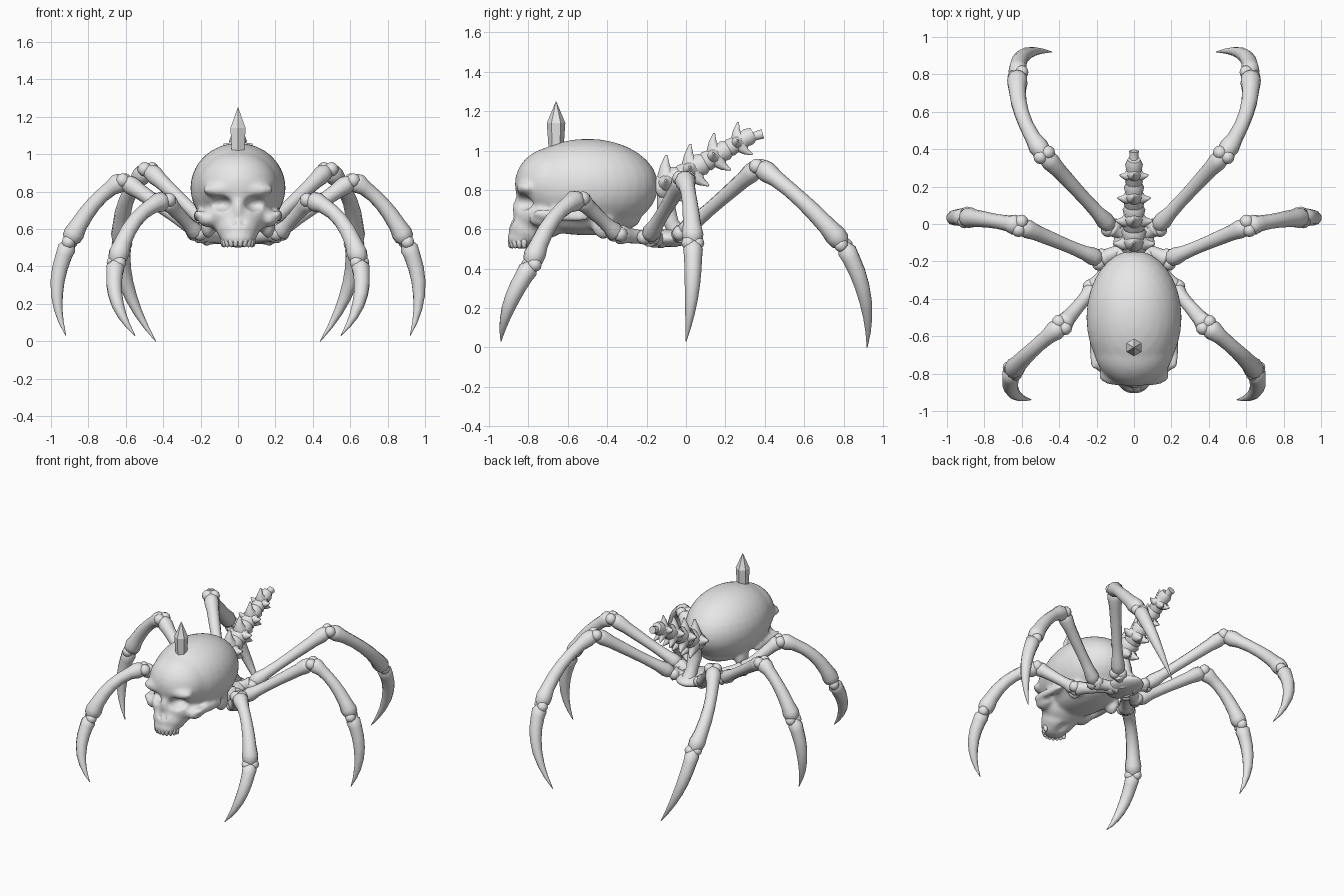
import bpy
import bmesh
import math
from mathutils import Matrix, Vector

cube = bpy.data.objects.get("Cube")
if cube:
    bpy.data.objects.remove(cube, do_unlink=True)

bone_grey = bpy.data.materials.new("bone_grey")
bone_grey.use_nodes = True
bone_grey.diffuse_color = (0.8, 0.8, 0.8, 1)
bone_grey.node_tree.nodes["Principled BSDF"].inputs["Base Color"].default_value = (0.8, 0.8, 0.8, 1)


def add_object(name, mesh, smooth=True):
    obj = bpy.data.objects.new(name, mesh)
    bpy.context.collection.objects.link(obj)
    mesh.materials.clear()
    mesh.materials.append(bone_grey)
    for face in mesh.polygons:
        face.use_smooth = smooth
    return obj


def ellipsoids(name, items, segments=20):
    """One object made of (centre, radii, pitch) ellipsoids."""
    bm = bmesh.new()
    for centre, radii, pitch in items:
        mat = (Matrix.Translation(centre) @ Matrix.Rotation(pitch, 4, 'X')
               @ Matrix.Diagonal((*radii, 1)))
        bmesh.ops.create_uvsphere(bm, u_segments=segments, v_segments=segments // 2,
                                  radius=1, matrix=mat)
    mesh = bpy.data.meshes.new(name)
    bm.to_mesh(mesh)
    bm.free()
    return add_object(name, mesh)


def tubes(name, splines):
    """One object made of (points, radii) tapered tubes."""
    curve = bpy.data.curves.new(name, 'CURVE')
    curve.dimensions = '3D'
    curve.bevel_depth = 1
    curve.bevel_resolution = 3
    curve.use_fill_caps = True
    for points, radii in splines:
        spline = curve.splines.new('POLY')
        spline.points.add(len(points) - 1)
        for node, p, r in zip(spline.points, points, radii):
            node.co = (*p, 1)
            node.radius = r
    temp = bpy.data.objects.new(name + "_path", curve)
    bpy.context.collection.objects.link(temp)
    bpy.context.view_layer.update()
    graph = bpy.context.evaluated_depsgraph_get()
    mesh = bpy.data.meshes.new_from_object(temp.evaluated_get(graph))
    bpy.data.objects.remove(temp, do_unlink=True)
    return add_object(name, mesh)


def arc(a, mid, b, steps):
    """Parabola through three points, sampled at the given fractions."""
    a, mid, b = Vector(a), Vector(mid), Vector(b)
    ctrl = 2 * mid - (a + b) / 2
    return [a * (1 - t) ** 2 + ctrl * 2 * t * (1 - t) + b * t * t for t in steps]


def both(x, y, z, radii, pitch=0.0):
    return [((s * x, y, z), radii, pitch) for s in (1, -1)]


# Skull: ellipsoids fused, hollowed and softened
skull = ellipsoids("skull", [
    ((0, -0.5, 0.82), (0.255, 0.36, 0.24), 0),
    ((0, -0.66, 0.83), (0.215, 0.21, 0.19), 0),
    ((0, -0.5, 0.65), (0.16, 0.27, 0.08), 0),
    ((0, -0.73, 0.67), (0.16, 0.14, 0.12), 0),
    ((0, -0.79, 0.6), (0.115, 0.11, 0.09), 0),
    ((0, -0.83, 0.55), (0.09, 0.08, 0.05), 0),
    ((0, -0.84, 0.72), (0.03, 0.04, 0.07), -0.3),
] + both(0.09, -0.805, 0.81, (0.1, 0.06, 0.04))
  + both(0.165, -0.73, 0.655, (0.05, 0.07, 0.045))
  + both(0.215, -0.64, 0.67, (0.025, 0.15, 0.028), -0.1)
  + both(0.16, -0.42, 0.62, (0.04, 0.06, 0.07)), 32)
hollows = ellipsoids("skull_hollows",
    both(0.1, -0.875, 0.735, (0.07, 0.11, 0.046))
    + both(0.285, -0.74, 0.745, (0.065, 0.1, 0.055))
    + both(0.024, -0.925, 0.65, (0.018, 0.06, 0.035))
    + [((0, -0.69, 0.5), (0.06, 0.1, 0.05), 0)], 24)
hollows.hide_render = True

bpy.context.view_layer.objects.active = skull
for index in range(2):
    remesh = skull.modifiers.new("fuse%d" % index, 'REMESH')
    remesh.mode = 'VOXEL'
    remesh.voxel_size = 0.012
    remesh.use_smooth_shade = True
    if index == 0:
        cut = skull.modifiers.new("hollow", 'BOOLEAN')
        cut.operation = 'DIFFERENCE'
        cut.object = hollows
soften = skull.modifiers.new("soften", 'SMOOTH')
soften.iterations = 7
for modifier in list(skull.modifiers):
    bpy.ops.object.modifier_apply(modifier=modifier.name)
bpy.data.objects.remove(hollows, do_unlink=True)

# Upper teeth, mostly sunk in the jaw
teeth = []
for i in range(10):
    a = math.radians(-81 + 18 * i)
    teeth.append(((0.08 * math.sin(a), -0.81 - 0.08 * math.cos(a), 0.535),
                  (0.016, 0.016, 0.034), 0))
ellipsoids("teeth", teeth, 8)

# Six-sided horn on the crown
bm = bmesh.new()
rings = []
for radius, z in ((0.036, 0.98), (0.047, 1.14), (0.001, 1.25)):
    rings.append([bm.verts.new((radius * math.sin(k * math.pi / 3),
                                radius * math.cos(k * math.pi / 3) - 0.66, z))
                  for k in range(6)])
for low, high in zip(rings, rings[1:]):
    for k in range(6):
        n = (k + 1) % 6
        bm.faces.new((low[k], high[k], high[n], low[n]))
bm.faces.new(rings[0])
bm.faces.new(rings[-1])
bmesh.ops.recalc_face_normals(bm, faces=bm.faces)
horn_mesh = bpy.data.meshes.new("horn")
bm.to_mesh(horn_mesh)
bm.free()
add_object("horn", horn_mesh, smooth=False)

# Leg hub under the skull and the stem up to the spine
ellipsoids("hub", [((0, -0.1, 0.555), (0.11, 0.15, 0.045), 0)])
tubes("spine_stem", [(arc((0, -0.1, 0.84), (0, -0.1, 0.7), (0, -0.03, 0.56),
                          (0, 0.25, 0.5, 0.75, 1)), (0.05, 0.04, 0.05, 0.04, 0.05))])

# Spiny tail: chunky vertebrae with stubby curved spikes
along, up = Vector((0, 0.86, 0.51)), Vector((0, -0.51, 0.86))
side_axis = Vector((1, 0, 0))
for i in range(4):
    t = i / 3
    c = Vector((0, -0.085, 0.835)).lerp(Vector((0, 0.275, 1.045)), t)
    s = 1 - 0.3 * t
    body = [c + along * d for d in (-0.08, -0.06, 0, 0.05, 0.08)]
    parts = [(body, [r * s for r in (0.05, 0.068, 0.055, 0.068, 0.05)])]
    spikes = [up * 0.13 + along * 0.06]
    for sign in (1, -1):
        spikes += [side_axis * sign * 0.11 + up * 0.02 - along * 0.01,
                   side_axis * sign * 0.035 - up * 0.125 + along * 0.03]
    for spike in spikes:
        tip = c + spike * s
        path = arc(c, c + spike * s * 0.5 - along * 0.015, tip, (0, 0.33, 0.66, 1))
        parts.append((path, [r * s for r in (0.065, 0.05, 0.026, 0.006)]))
    tubes("vertebra_%d" % (i + 1), parts)
tubes("tail_tip", [([(0, 0.29, 1.05), (0, 0.34, 1.07), (0, 0.39, 1.085)],
                    (0.045, 0.022, 0.026))])

# Legs: coxa root, hip, knee, shin bow, ankle, claw bow, claw tip
LEGS = {
    "front": ((0.05, -0.14, 0.55), (0.22, -0.35, 0.575), (0.385, -0.54, 0.755),
              (0.55, -0.68, 0.645), (0.65, -0.785, 0.42), (0.65, -0.895, 0.22), (0.55, -0.94, 0.03)),
    "middle": ((0.03, -0.12, 0.55), (0.18, -0.19, 0.56), (0.61, -0.01, 0.86),
               (0.77, 0.02, 0.735), (0.9, 0.035, 0.53), (0.968, 0.03, 0.28), (0.92, 0, 0.03)),
    "rear": ((0.03, -0.07, 0.55), (0.12, -0.02, 0.58), (0.48, 0.37, 0.92),
             (0.6, 0.59, 0.745), (0.62, 0.8, 0.52), (0.585, 0.905, 0.27), (0.44, 0.92, 0.0)),
}
BONE_STEPS = (0, 0.04, 0.1, 0.2, 0.35, 0.5, 0.65, 0.8, 0.9, 0.96, 1)
BONE_RADII = (0.026, 0.044, 0.048, 0.038, 0.035, 0.036, 0.039, 0.042, 0.05, 0.046, 0.028)
SHIN_RADII = [r * 1.12 for r in BONE_RADII]
CLAW_STEPS = (0, 0.06, 0.14, 0.28, 0.42, 0.57, 0.72, 0.86, 1)
CLAW_RADII = (0.03, 0.05, 0.046, 0.043, 0.039, 0.033, 0.024, 0.014, 0.002)

for leg, joints in LEGS.items():
    for side, sign in (("left", 1), ("right", -1)):
        root, hip, knee, bow, ankle, claw_bow, tip = [
            Vector((sign * x, y, z)) for x, y, z in joints]
        name = "%s_%s_" % (leg, side)
        tubes(name + "coxa", [(arc(root, (root + hip) / 2, hip, BONE_STEPS), BONE_RADII)])
        tubes(name + "thigh", [(arc(hip, (hip + knee) / 2, knee, BONE_STEPS), BONE_RADII)])
        tubes(name + "shin", [(arc(knee, bow, ankle, BONE_STEPS), SHIN_RADII)])
        tubes(name + "claw", [(arc(ankle, claw_bow, tip, CLAW_STEPS), CLAW_RADII)])
        # Paired knuckles across each joint
        hinge = (ankle - hip).cross(Vector((0, 0, 1))).normalized()
        for joint, at, size in (("hip", hip, 0.038), ("knee", knee, 0.038), ("ankle", ankle, 0.036)):
            ellipsoids(name + joint, [(at + hinge * k * 0.023, (size,) * 3, 0)
                                      for k in (1, -1)], 12)
